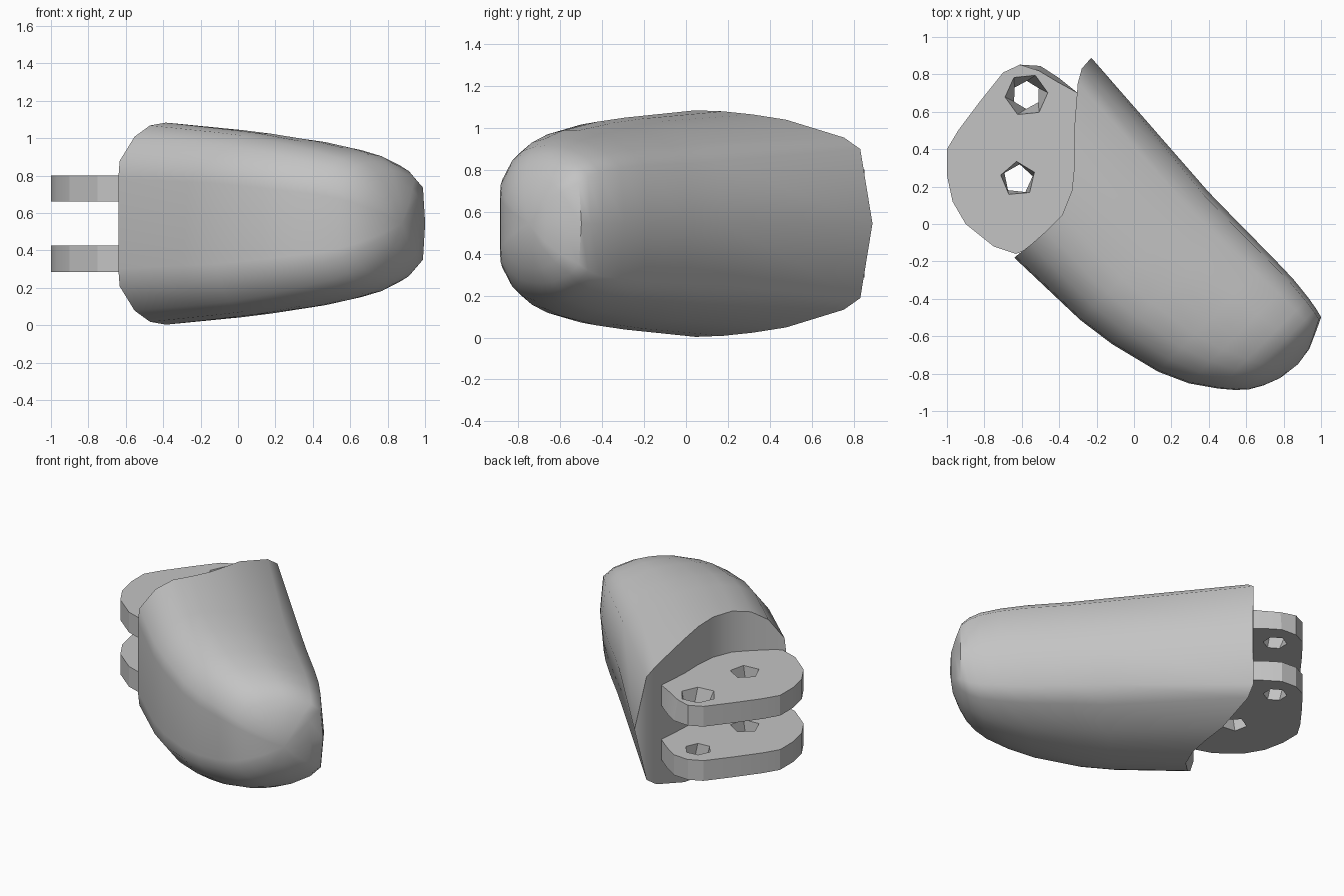
import bpy, bmesh, math
from mathutils import Vector

cube = bpy.data.objects.get("Cube")
if cube:
    bpy.data.objects.remove(cube, do_unlink=True)

grey = bpy.data.materials.new("mid grey")
grey.use_nodes = True
COLOUR = (0.55, 0.55, 0.55, 1)
grey.diffuse_color = COLOUR
grey.node_tree.nodes["Principled BSDF"].inputs["Base Color"].default_value = COLOUR

MID_Z = 0.543
S = math.sqrt(0.5)


def finish(bm, name, angle):
    bmesh.ops.recalc_face_normals(bm, faces=bm.faces)
    mesh = bpy.data.meshes.new(name)
    bm.to_mesh(mesh)
    bm.free()
    ob = bpy.data.objects.new(name, mesh)
    bpy.context.collection.objects.link(ob)
    mesh.materials.append(grey)
    bpy.ops.object.select_all(action='DESELECT')
    ob.select_set(True)
    bpy.context.view_layer.objects.active = ob
    bpy.ops.object.shade_smooth_by_angle(angle=math.radians(angle))


# Finger body: half section rows of (across, half height, rear edge position along the axis)
half = [(.467, 0, -.79), (.39, .355, -.785), (.32, .41, -.745), (.11, .495, -.565),
        (0, .52, -.45), (-.11, .535, -.36), (-.24, .54, -.305), (-.36, .525, -.305),
        (-.47, .465, -.312), (-.57, .335, -.325), (-.58, .24, -.325), (-.58, 0, -.325)]

# Stations along the axis: (position, lowest across, highest across, half height)
stations = [(.16, -.566, .403, .505), (.37, -.537, .4, .485), (.65, -.467, .398, .45),
            (.81, -.395, .394, .417), (.94, -.304, .38, .38), (1.01, -.245, .368, .34),
            (1.06, -.19, .355, .29), (1.1, -.12, .27, .22), (1.135, -.03, .19, .13)]


def full(rows):
    return rows + [(b, -h, a) for b, h, a in rows[-2:0:-1]]


def place(a, b, h):
    return Vector((S * (a + b), S * (b - a), MID_Z + h))


section = full(half)
# The inner side is flatter ahead of the rear edge
flat_section = full([half[0], (.435, .32, 0)] + half[2:])

bm = bmesh.new()
rings = [[bm.verts.new(place(a, b, h)) for b, h, a in section]]
for a, low, high, height in stations:
    lean = .4 * max(0, a - .4)
    loop = []
    for b, h, _ in flat_section:
        q = (b + .58) / 1.047
        z = h * height / .54 * (1 + lean * (q - .5))
        loop.append(bm.verts.new(place(a, low + q * (high - low), z)))
    rings.append(loop)
n = len(section)
for r0, r1 in zip(rings, rings[1:]):
    for i in range(n):
        j = (i + 1) % n
        bm.faces.new((r0[i], r0[j], r1[j], r1[i]))

# Rounded tip
tip = bm.verts.new(place(1.15, .09, 0))
for i in range(n):
    bm.faces.new((rings[-1][i], rings[-1][(i + 1) % n], tip))

# Curved rear wall, joined in strips from the upper edge to the lower edge
rear = rings[0]
last = len(half) - 1
bm.faces.new((rear[0], rear[1], rear[-1]))
for i in range(1, last - 1):
    bm.faces.new((rear[i], rear[i + 1], rear[-i - 1], rear[-i]))
bm.faces.new((rear[last - 1], rear[last], rear[last + 1]))
finish(bm, "finger_body", 48)

# Hinge plates with two tapered holes each
outline = [(-1, .4), (-.94, .5), (-.82, .66), (-.7, .81), (-.61, .852), (-.5, .845), (-.4, .78),
           (-.3, .7), (-.29, .5), (-.29, .25), (-.33, .09), (-.42, -.03), (-.52, -.11),
           (-.63, -.16), (-.75, -.12), (-.9, 0), (-.97, .12), (-1, .26)]


def ring(x, y, radius, sides, turn):
    return [(x + radius * math.cos(turn + math.tau * i / sides),
             y + radius * math.sin(turn + math.tau * i / sides)) for i in range(sides)]


def hinge_plate(name, z0, z1, wide, chamfered):
    bm = bmesh.new()
    top = list(outline)
    if chamfered:
        top[5], top[6] = (-.51, .82), (-.41, .76)
    loops = [(outline, top),
             (ring(-.575, .69, .075, 6, .5), ring(-.575, .69, wide, 6, .1)),
             (ring(-.62, .24, .08, 5, .2), ring(-.62, .24, .095, 5, .4))]
    edges = ([], [])
    for low, high in loops:
        levels = []
        for k, (pts, z) in enumerate(((low, z0), (high, z1))):
            vs = [bm.verts.new((x, y, z)) for x, y in pts]
            edges[k].extend(bm.edges.new((vs[i - 1], vs[i])) for i in range(len(vs)))
            levels.append(vs)
        for i in range(len(low)):
            bm.faces.new((levels[0][i - 1], levels[0][i], levels[1][i], levels[1][i - 1]))
    for side in edges:
        bmesh.ops.triangle_fill(bm, edges=side, use_beauty=True, normal=(0, 0, 1))
    finish(bm, name, 20)


hinge_plate("upper_hinge_plate", .66, .80, .115, True)
hinge_plate("lower_hinge_plate", .285, .425, .085, False)
